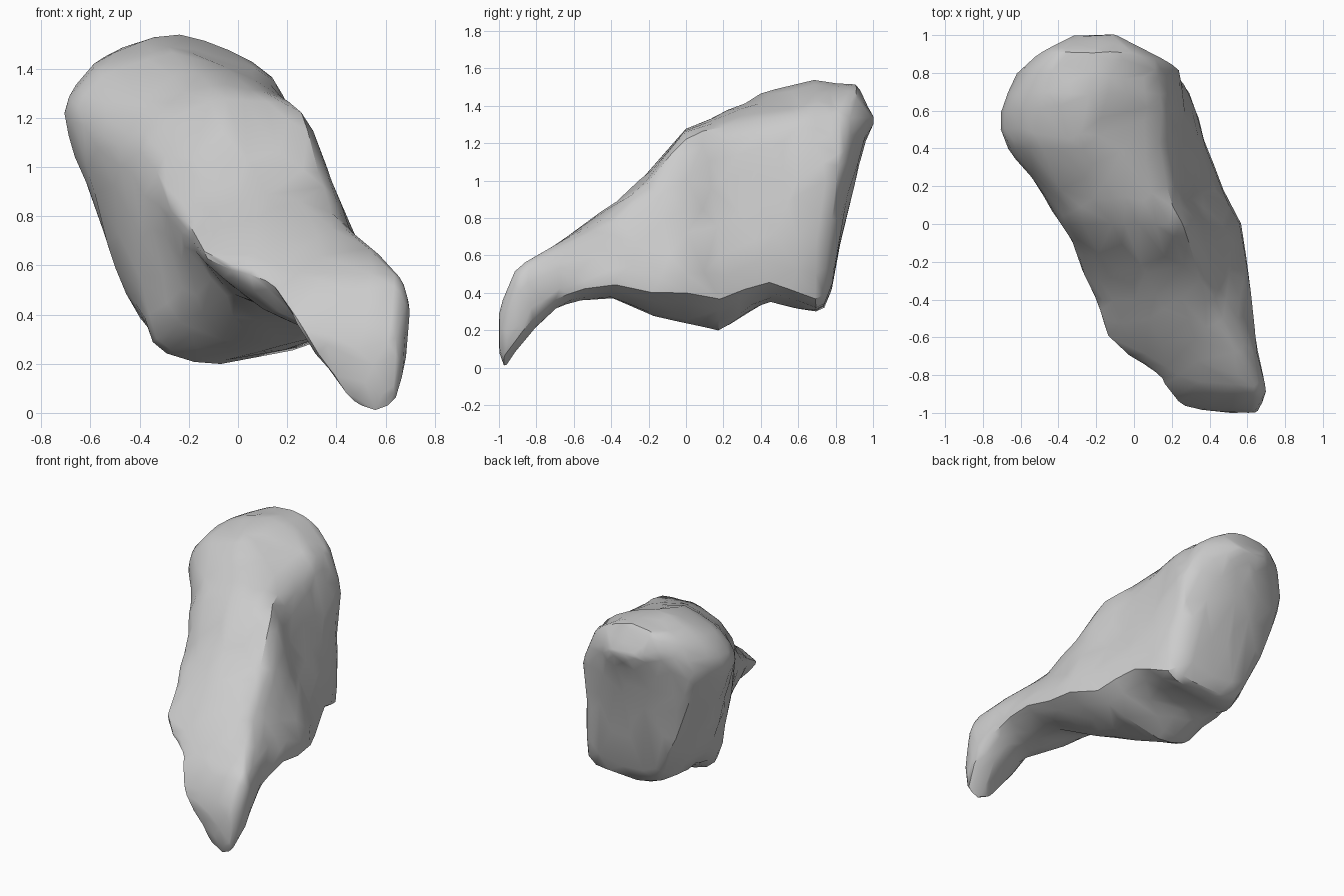
import bpy
import bmesh
from mathutils import Vector, noise

default_cube = bpy.data.objects.get("Cube")
if default_cube:
    bpy.data.objects.remove(default_cube, do_unlink=True)

# Edge profiles along the length: (y, value)
LEFT_EDGE = [(-1, .45), (-.95, .25), (-.87, .17), (-.8, .15), (-.7, -.02), (-.6, -.14),
             (-.4, -.2), (-.2, -.28), (0, -.38), (.2, -.51), (.4, -.67), (.5, -.71),
             (.6, -.71), (.8, -.62), (.92, -.47), (1, -.32)]
RIGHT_EDGE = [(-1, .65), (-.95, .68), (-.87, .71), (-.6, .66), (-.4, .63), (0, .57),
              (.2, .47), (.4, .39), (.6, .34), (.8, .28), (.88, .18), (.95, .03), (1, -.1)]
TOP_EDGE = [(-1, .28), (-.97, .38), (-.92, .51), (-.85, .57), (-.6, .73), (-.4, .87),
            (-.2, 1.04), (-.1, 1.17), (0, 1.28), (.2, 1.36), (.4, 1.46), (.7, 1.55),
            (.8, 1.53), (.92, 1.52), (.96, 1.44), (1, 1.36)]
BOTTOM_EDGE = [(-1, .07), (-.97, -.01), (-.9, .1), (-.8, .23), (-.7, .31), (-.55, .36),
               (-.4, .37), (-.18, .28), (.18, .19), (.3, .28), (.45, .35), (.72, .3),
               (.77, .36), (.8, .55), (.85, .8), (.9, 1), (.96, 1.22), (1, 1.3)]

# Cross-section outlines in a unit box, clockwise from the upper left shoulder
SECTIONS = [
    (-.9, [(0, .8), (.15, .88), (.4, .95), (.88, 1), (1, .7),
           (.93, .15), (.68, 0), (.38, .18), (.1, .63)]),
    (-.4, [(0, .8), (.14, .93), (.36, 1), (.7, .92), (.9, .5),
           (1, .15), (.65, 0), (.22, .23), (.03, .58)]),
    (.1, [(0, .78), (.1, .92), (.35, 1), (.67, .96), (.82, .6),
          (1, .16), (.4, 0), (.12, .09), (.02, .48)]),
    (.55, [(0, .76), (.12, .92), (.4, 1), (.81, .86), (.9, .6),
           (1, .07), (.6, 0), (.32, .03), (.13, .41)]),
    (.72, [(0, .76), (.12, .92), (.45, 1), (.83, .85), (.95, .55),
           (.97, .04), (.65, 0), (.38, .03), (.15, .42)]),
    (.82, [(0, .7), (.12, .92), (.45, 1), (.83, .83), (.97, .5),
           (.84, .08), (.6, 0), (.34, .03), (.1, .34)]),
]
STATIONS = 48
STEPS = 4


def sample(profile, y):
    """Linear value of a profile at y."""
    for (a, va), (b, vb) in zip(profile, profile[1:]):
        if y <= b:
            t = max(0, (y - a) / (b - a))
            return va + (vb - va) * t
    return profile[-1][1]


def smooth_loop(points):
    """Closed spline through the points, blended with the straight outline."""
    count = len(points)
    loop = []
    for i in range(count):
        p, q, r, s = (points[(i + k) % count] for k in (-1, 0, 1, 2))
        for step in range(STEPS):
            t = step / STEPS
            curve = (q * 2 + (r - p) * t + (p * 2 - q * 5 + r * 4 - s) * t ** 2
                     + (q * 3 - p - r * 3 + s) * t ** 3) / 2
            loop.append(curve.lerp(q.lerp(r, t), .4))
    return loop


def section_at(y):
    """Cross-section of the body, fitted between the edge profiles."""
    corners = []
    for i in range(len(SECTIONS[0][1])):
        u = sample([(sy, pts[i][0]) for sy, pts in SECTIONS], y)
        v = sample([(sy, pts[i][1]) for sy, pts in SECTIONS], y)
        corners.append(Vector((u, v)))
    x0, x1 = sample(LEFT_EDGE, y), sample(RIGHT_EDGE, y)
    z0, z1 = sample(BOTTOM_EDGE, y), sample(TOP_EDGE, y)
    return [Vector((x0 + (x1 - x0) * p.x, y, z0 + (z1 - z0) * p.y))
            for p in smooth_loop(corners)]


# Loft the body, with stations gathered towards both ends
bm = bmesh.new()
rings = []
for k in range(STATIONS + 1):
    t = 2 * k / STATIONS - 1
    y = t * (1.4 - .4 * t * t)
    rings.append([bm.verts.new(p) for p in section_at(y)])
for a, b in zip(rings, rings[1:]):
    for i in range(len(a)):
        j = (i + 1) % len(a)
        bm.faces.new((a[i], a[j], b[j], b[i]))

# Close both ends
for ring in (rings[0], rings[-1]):
    centre = sum((v.co for v in ring), Vector()) / len(ring)
    hub = bm.verts.new(centre)
    for i in range(len(ring)):
        bm.faces.new((ring[i], ring[(i + 1) % len(ring)], hub))

# Weathered surface
bmesh.ops.smooth_vert(bm, verts=bm.verts, factor=.25,
                      use_axis_x=True, use_axis_y=True, use_axis_z=True)
bmesh.ops.recalc_face_normals(bm, faces=bm.faces)
bm.normal_update()
for v in bm.verts:
    v.co += v.normal * noise.noise(v.co * 6) * .014
    v.co.z = max(v.co.z, 0)

mesh = bpy.data.meshes.new("rock_body")
bm.to_mesh(mesh)
bm.free()
rock = bpy.data.objects.new("rock_body", mesh)
bpy.context.collection.objects.link(rock)

# Irregular facets
facets = rock.modifiers.new("facets", "DECIMATE")
facets.ratio = .3

# Plain grey stone
stone = bpy.data.materials.new("stone_grey")
stone.use_nodes = True
colour = (.6, .6, .6, 1)
stone.diffuse_color = colour
stone.node_tree.nodes["Principled BSDF"].inputs["Base Color"].default_value = colour
mesh.materials.append(stone)

bpy.ops.object.select_all(action="DESELECT")
rock.select_set(True)
bpy.context.view_layer.objects.active = rock
bpy.ops.object.modifier_apply(modifier="facets")
bpy.ops.object.shade_smooth_by_angle(angle=.6)
